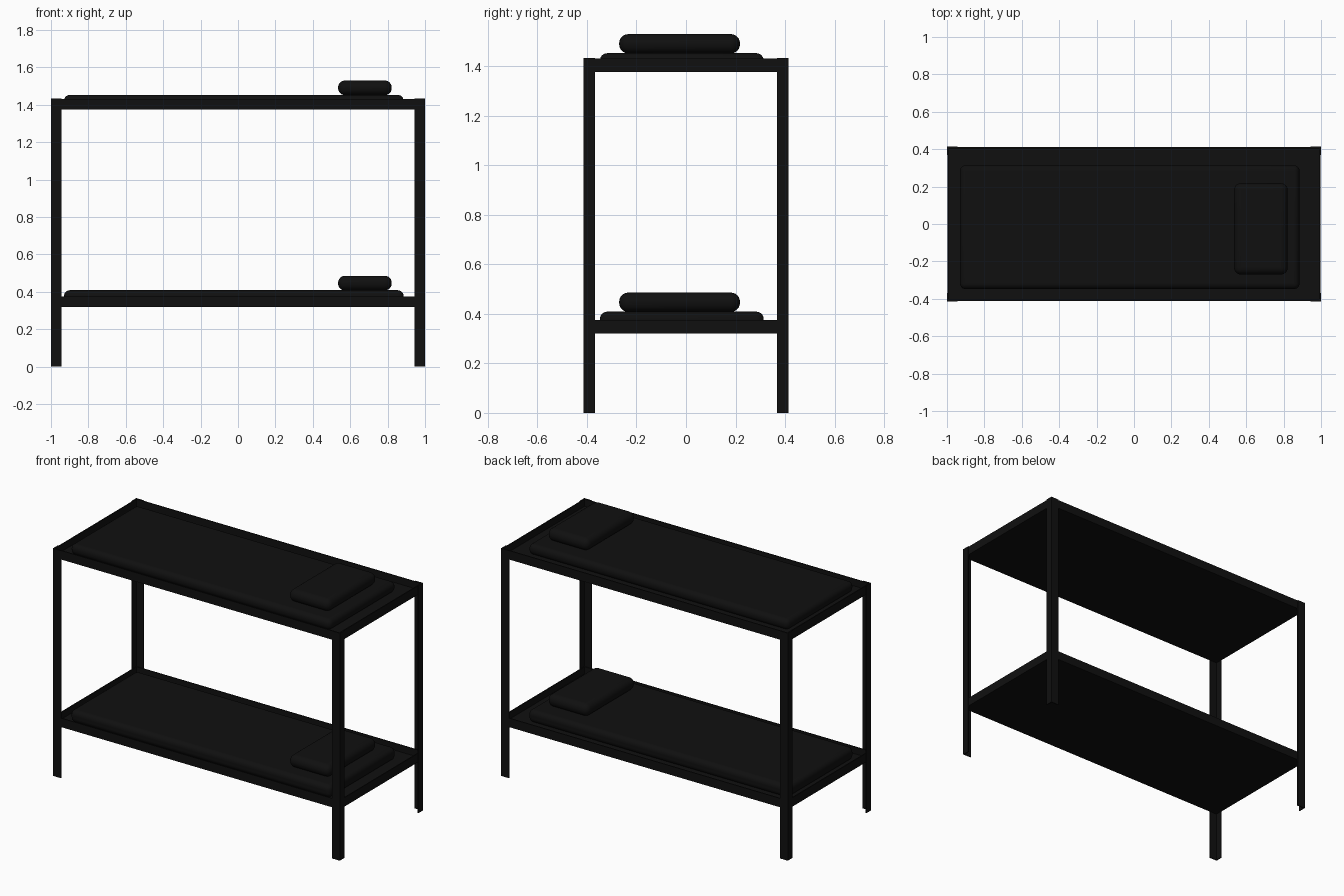
import bpy
import bmesh
from mathutils import Vector

cube = bpy.data.objects.get("Cube")
if cube:
    bpy.data.objects.remove(cube, do_unlink=True)

black = bpy.data.materials.new("black")
black.use_nodes = True
colour = (0.005, 0.005, 0.005, 1)
black.diffuse_color = colour
black.node_tree.nodes["Principled BSDF"].inputs["Base Color"].default_value = colour

HALF_X, HALF_Y = 1.0, 0.415
TOP = 1.433
FLANGE, WALL = 0.055, 0.006
RAIL_H = 0.057


def add_object(name, bm):
    mesh = bpy.data.meshes.new(name)
    bmesh.ops.recalc_face_normals(bm, faces=bm.faces)
    bm.to_mesh(mesh)
    bm.free()
    mesh.materials.append(black)
    obj = bpy.data.objects.new(name, mesh)
    bpy.context.collection.objects.link(obj)
    return obj


def add_box(bm, low, high):
    low, high = Vector(low), Vector(high)
    verts = bmesh.ops.create_cube(bm, size=1)["verts"]
    for v in verts:
        v.co = (low + high) / 2 + v.co * (high - low)


def box(name, low, high):
    bm = bmesh.new()
    add_box(bm, low, high)
    return add_object(name, bm)


def cushion(name, low, high, radius):
    """Soft block with rounded edges."""
    obj = box(name, low, high)
    bevel = obj.modifiers.new("rounding", "BEVEL")
    bevel.width = radius
    bevel.segments = 6
    bevel.limit_method = "NONE"
    bpy.ops.object.select_all(action="DESELECT")
    obj.select_set(True)
    bpy.context.view_layer.objects.active = obj
    bpy.ops.object.shade_smooth_by_angle()
    return obj


# Angle-section corner posts, open towards the inside
for sx, side in ((-1, "right"), (1, "left")):
    for sy, end in ((-1, "front"), (1, "back")):
        depth = 0.047
        outline = [(0, 0), (FLANGE, 0), (FLANGE, WALL), (WALL, WALL),
                   (WALL, depth), (0, depth)]
        bm = bmesh.new()
        face = bm.faces.new([bm.verts.new((sx * (HALF_X - u), sy * (HALF_Y - v), 0))
                             for u, v in outline])
        extruded = bmesh.ops.extrude_face_region(bm, geom=[face])["geom"]
        for v in extruded:
            if isinstance(v, bmesh.types.BMVert):
                v.co.z = TOP
        add_object(f"{end}_{side}_post", bm)

# Two bunks: shallow tray, mattress and pillow
for level, base, mattress_top in (("lower", 0.32, 0.409), ("upper", TOP - RAIL_H, 1.453)):
    rail_x, rail_y = HALF_X - 0.004, HALF_Y - 0.004
    rim = base + RAIL_H - 0.001
    box(f"{level}_bed_panel", (-rail_x, -rail_y, base), (rail_x, rail_y, base + 0.012))
    for s, end in ((-1, "front"), (1, "back")):
        a, b = sorted((s * rail_y, s * (rail_y - WALL)))
        box(f"{level}_{end}_rail", (-rail_x, a, base), (rail_x, b, rim))
    for s, side in ((-1, "right"), (1, "left")):
        a, b = sorted((s * rail_x, s * (rail_x - WALL)))
        box(f"{level}_{side}_rail", (a, -rail_y, base), (b, rail_y, rim))
    cushion(f"{level}_mattress", (-0.93, -0.348, base + 0.01),
            (0.885, 0.314, mattress_top), 0.03)
    cushion(f"{level}_pillow", (0.535, -0.27, mattress_top - 0.001),
            (0.822, 0.218, mattress_top + 0.077), 0.037)
